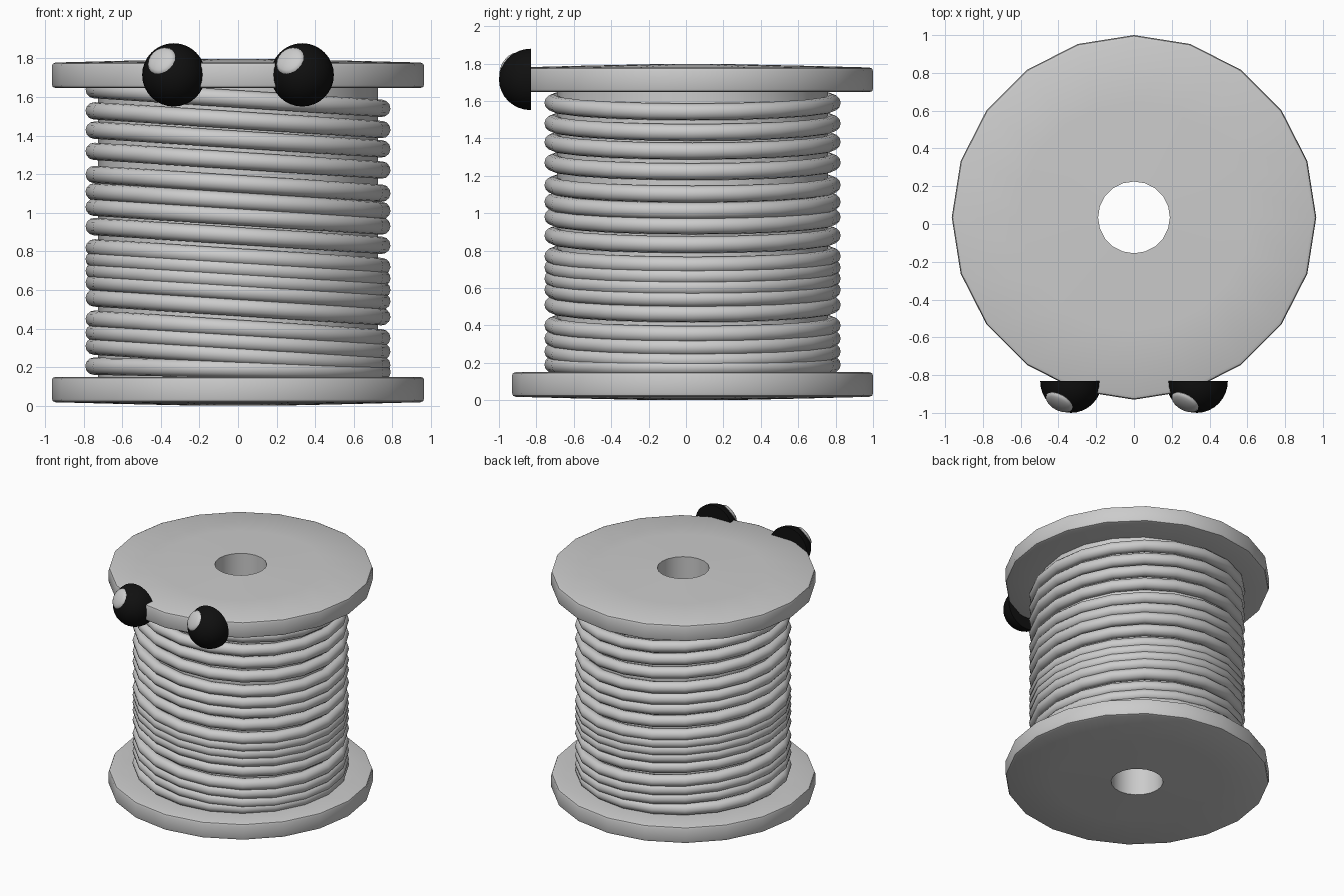
import bpy, bmesh, math
from mathutils import Vector, Matrix

if "Cube" in bpy.data.objects:
    bpy.data.objects.remove(bpy.data.objects["Cube"])

CY = 0.035      # spool axis offset in y
SIDES = 20


def finish(bm, name, mat=None, angle=35):
    bmesh.ops.recalc_face_normals(bm, faces=bm.faces)
    me = bpy.data.meshes.new(name)
    bm.to_mesh(me)
    bm.free()
    ob = bpy.data.objects.new(name, me)
    bpy.context.collection.objects.link(ob)
    if mat:
        me.materials.append(mat)
    bpy.ops.object.select_all(action='DESELECT')
    ob.select_set(True)
    bpy.context.view_layer.objects.active = ob
    bpy.ops.object.shade_smooth_by_angle(angle=math.radians(angle))
    return ob


def sweep(bm, profile, sides, matrix):
    # Closed (radius, height) profile turned around the local z axis
    rings = []
    for i in range(sides):
        a = 2 * math.pi * i / sides
        rings.append([bm.verts.new(matrix @ Vector((r * math.cos(a), r * math.sin(a), z)))
                      for r, z in profile])
    n = len(profile)
    for i in range(sides):
        p, q = rings[i], rings[(i + 1) % sides]
        for j in range(n):
            k = (j + 1) % n
            bm.faces.new((p[j], q[j], q[k], p[k]))


def material(name, v):
    m = bpy.data.materials.new(name)
    m.diffuse_color = (v, v, v, 1)
    m.use_nodes = True
    m.node_tree.nodes["Principled BSDF"].inputs["Base Color"].default_value = m.diffuse_color
    return m


# Spool: two slightly domed flanges, core and through hole in one profile
half = [(0.19, 0.0), (0.6, 0.009), (0.945, 0.018), (0.96, 0.024), (0.965, 0.038),
        (0.965, 0.132), (0.96, 0.145), (0.945, 0.15), (0.725, 0.15)]
profile = half + [(r, 1.797 - z) for r, z in reversed(half)]
bm = bmesh.new()
sweep(bm, profile, SIDES, Matrix.Translation((0, CY, 0)))
finish(bm, "spool")

# Wound thread: tilted rings at uneven heights
heights = [0.19, 0.26, 0.33, 0.40, 0.51, 0.59, 0.65, 0.71, 0.77,
           0.88, 0.98, 1.06, 1.15, 1.27, 1.38, 1.48, 1.59]
section = [(0.747 + 0.045 * math.cos(math.tau * k / 12), 0.045 * math.sin(math.tau * k / 12))
           for k in range(12)]
bm = bmesh.new()
for i, z in enumerate(heights):
    tilt = 0.02 if i == 0 else 0.065
    sweep(bm, section, SIDES,
          Matrix.Translation((0, CY, z)) @ Matrix.Rotation(tilt, 4, 'Y'))
finish(bm, "thread", angle=50)

# Eyes: black half balls with a raised glint
black = material("eye_black", 0.005)
glint = material("glint_grey", 0.6)
for side, x in (("left", -0.333), ("right", 0.333)):
    c = Vector((x, -0.83, 1.715))
    bm = bmesh.new()
    bmesh.ops.create_uvsphere(bm, u_segments=32, v_segments=16, radius=0.164)
    bmesh.ops.bisect_plane(bm, geom=bm.verts[:] + bm.edges[:] + bm.faces[:],
                           plane_co=(0, 0, 0), plane_no=(0, 0, 1), clear_inner=True, dist=1e-5)
    bmesh.ops.holes_fill(bm, edges=[e for e in bm.edges if e.is_boundary])
    bmesh.ops.transform(bm, verts=bm.verts, matrix=Matrix.Translation(c)
                        @ Matrix.Rotation(math.pi / 2, 4, 'X') @ Matrix.Diagonal((1, 1, 1.035, 1)))
    finish(bm, "eye_" + side, black)

    d = Vector((-0.42, -0.76, 0.49)).normalized()
    bm = bmesh.new()
    bmesh.ops.create_uvsphere(bm, u_segments=20, v_segments=10, radius=1)
    bmesh.ops.transform(bm, verts=bm.verts, matrix=Matrix.Translation(c + d * 0.148)
                        @ d.to_track_quat('Z', 'Y').to_matrix().to_4x4()
                        @ Matrix.Diagonal((0.078, 0.078, 0.026, 1)))
    finish(bm, "glint_" + side, glint)
